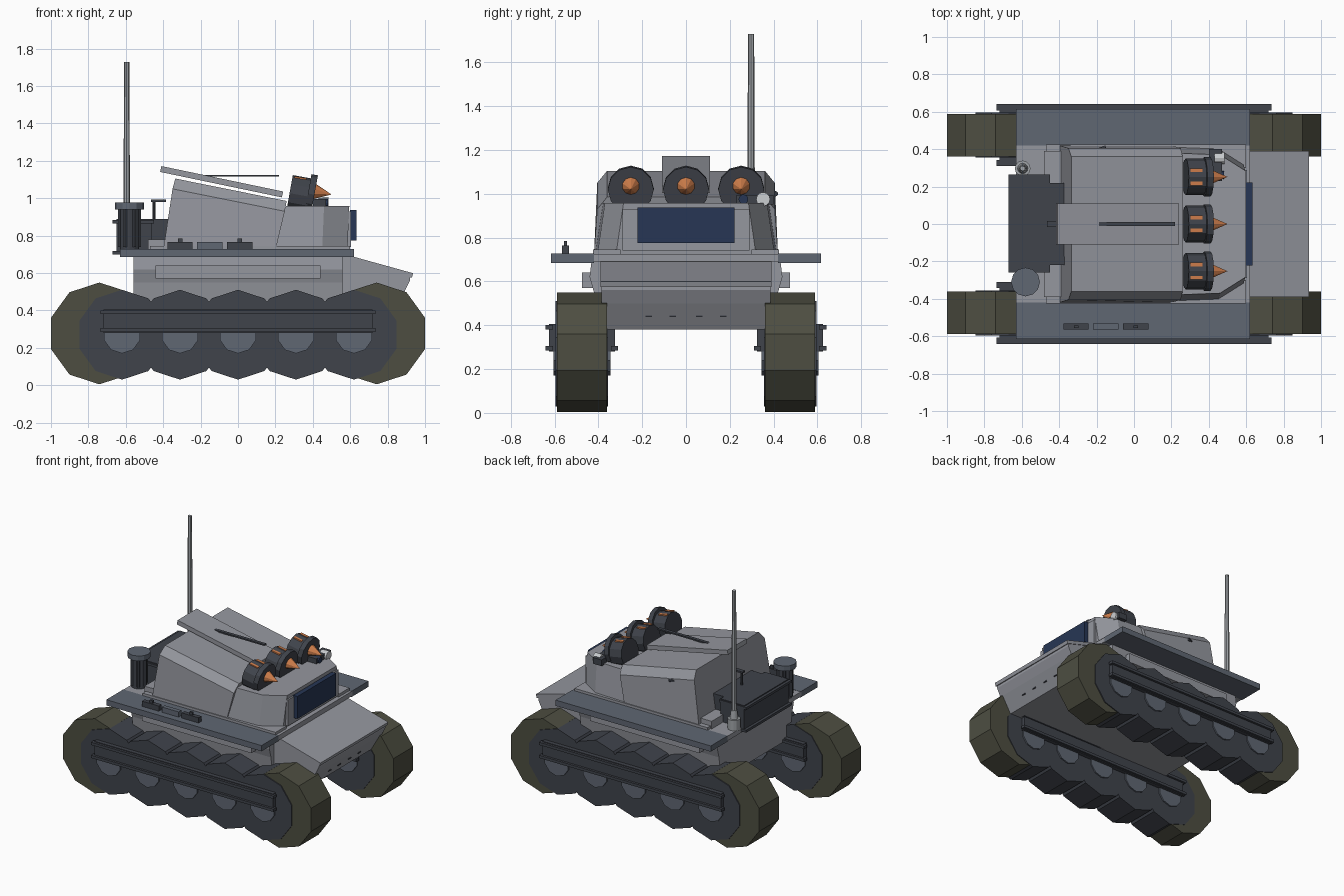
import bpy, bmesh, math
from mathutils import Vector, Matrix

cube = bpy.data.objects.get("Cube")
if cube:
    bpy.data.objects.remove(cube, do_unlink=True)


def material(name, r, g, b):
    m = bpy.data.materials.new(name)
    m.use_nodes = True
    m.diffuse_color = (r, g, b, 1)
    m.node_tree.nodes["Principled BSDF"].inputs["Base Color"].default_value = (r, g, b, 1)
    return m


BODY = material("hull grey", .30, .31, .345)
SLATE = material("slate blue", .115, .135, .17)
DARK = material("dark steel", .05, .056, .07)
OLIVE = material("olive rubber", .075, .076, .053)
ORANGE = material("warhead orange", .66, .22, .075)
BLUE = material("window blue", .02, .037, .09)
PALE = material("pale metal", .36, .38, .40)
LAMP = material("lamp white", .6, .62, .64)


def finish(bm, name, mat):
    bmesh.ops.recalc_face_normals(bm, faces=bm.faces)
    me = bpy.data.meshes.new(name)
    bm.to_mesh(me)
    bm.free()
    me.materials.append(mat)
    ob = bpy.data.objects.new(name, me)
    bpy.context.collection.objects.link(ob)
    return ob


def box(name, mat, x, y, z, tilt=0):
    """Box from (low, high) ranges, tilted about its own centre in the side plane."""
    bm = bmesh.new()
    bmesh.ops.create_cube(bm, size=1)
    lo, hi = Vector((x[0], y[0], z[0])), Vector((x[1], y[1], z[1]))
    bm.transform(Matrix.Translation((lo + hi) / 2) @ Matrix.Rotation(tilt, 4, 'Y')
                 @ Matrix.Diagonal((*(hi - lo), 1)))
    return finish(bm, name, mat)


def tube(name, mat, start, end, r1, r2=None, sides=12):
    """Cylinder or cone between two points."""
    a, b = Vector(start), Vector(end)
    bm = bmesh.new()
    bmesh.ops.create_cone(bm, cap_ends=True, segments=sides, radius1=r1,
                          radius2=r1 if r2 is None else r2, depth=(b - a).length)
    bm.transform(Matrix.Translation((a + b) / 2)
                 @ (b - a).to_track_quat('Z', 'Y').to_matrix().to_4x4())
    return finish(bm, name, mat)


def loft(name, mat, first, last):
    """Closed solid between two outlines with matching points."""
    bm = bmesh.new()
    rings = [[bm.verts.new(p) for p in ring] for ring in (first, last)]
    n = len(first)
    for ring in rings:
        bm.faces.new(ring)
    for i in range(n):
        j = (i + 1) % n
        bm.faces.new((rings[0][i], rings[0][j], rings[1][j], rings[1][i]))
    return finish(bm, name, mat)


def mirrored(half):
    """Complete a right-hand half outline across y."""
    return half + [(x, -y, z) for x, y, z in reversed(half)]


# Running gear, one pod on each side
def wheel(name, mat, x, z, r, y0, y1):
    bm = bmesh.new()
    bmesh.ops.create_cone(bm, cap_ends=True, segments=10, radius1=r, radius2=r, depth=y1 - y0)
    bm.transform(Matrix.Translation((x, (y0 + y1) / 2, z)) @ Matrix.Rotation(math.pi / 2, 4, 'X'))
    return finish(bm, name, mat)


for side, s in (("left", 1), ("right", -1)):
    def span(a, b):
        return tuple(sorted((s * a, s * b)))

    for end, x in (("front", .741), ("rear", -.741)):
        wheel(f"{side}_{end}_tyre", OLIVE, x, .277, .272, *span(.36, .588))
    for i in range(5):
        x = (i - 2) * .31
        wheel(f"{side}_road_wheel_{i + 1}", DARK, x, .27, .24, *span(.355, .595))
        wheel(f"{side}_hub_{i + 1}", SLATE, x, .27, .1, *span(.345, .605))
    # Rails inside and outside the wheels, with raised lips
    for place, a, b, lip in (("outer", .59, .625, .642), ("inner", .325, .36, .31)):
        box(f"{side}_{place}_rail", DARK, (-.72, .72), span(a, b), (.28, .405))
        for z in (.285, .38):
            box(f"{side}_{place}_rail_lip", DARK, (-.735, .735), span((a + b) / 2, lip), (z, z + .02))
    # Fender shelf and hull side strip
    box(f"{side}_fender", SLATE, (-.63, .62), span(.42, .615), (.685, .727))
    box(f"{side}_side_strip", BODY, (-.44, .44), span(.4, .475), (.57, .64))
    box(f"{side}_cabin_skirt", BODY, (-.47, .6), span(.3, .425), (.69, .745))

# Hull
section = [(.40, .38), (.42, .55), (.44, .62), (.43, .70)]
loft("hull", BODY, mirrored([(-.56, y, z) for y, z in section]),
     mirrored([(.56, y, z) for y, z in section]))
nose = [(.5, .38), (.82, .38), (.89, .5), (.92, .56), (.92, .585), (.56, .69), (.5, .69)]
loft("nose", BODY, [(x, -.385, z) for x, z in nose], [(x, .385, z) for x, z in nose])
box("nose_plate", BODY, (.56, .94), (-.39, .39), (.625, .65), math.radians(15.5))
for y in (-.17, -.06, .06, .17):
    box("nose_slot", DARK, (.85, .861), (y - .015, y + .015), (.437, .445))
box("deck", BODY, (-.63, .62), (-.43, .43), (.69, .725))

# Cabin with sloping roof and chamfered shoulders
loft("cabin", BODY,
     mirrored([(-.40, .42, .72), (-.35, .405, 1.05), (-.335, .36, 1.105)]),
     mirrored([(.20, .42, .72), (.25, .405, .93), (.26, .36, .985)]))
box("roof_slab", BODY, (-.42, .245), (-.11, .11), (1.072, 1.104), math.radians(11.8))
box("roof_rail", DARK, (-.24, .22), (-.012, .012), (1.115, 1.125))
box("rear_shelf", BODY, (-.48, -.36), (-.39, .39), (.72, .78))

# Front cabin block, tapering in plan
plan = [(.18, .415), (.45, .405), (.585, .32)]
loft("cabin_front", BODY,
     mirrored([(x, y, .72) for x, y in plan]),
     mirrored([(x + .01, y - .035, .958) for x, y in plan]))
box("window_frame", BODY, (.55, .605), (-.29, .29), (.74, .93))
box("windscreen", BLUE, (.6, .634), (-.222, .222), (.775, .938))

# Rocket launchers, tipped slightly downward
aim = Vector((.984, 0, -.178))
for i, y in enumerate((-.252, 0, .252)):
    c = Vector((.325, y, 1.018))
    n = i + 1
    tube(f"launcher_drum_{n}", DARK, c - aim * .05, c + aim * .055, .098)
    f = c + aim * .05 + Vector((0, 0, .016))
    tube(f"launcher_ring_{n}", DARK, f, f + aim * .035, .105)
    tube(f"rocket_tip_{n}", ORANGE, (.385, y, 1.04), (.5, y, 1.02), .052, 0, 10)
    for dy in (-.035, .035):
        box(f"launcher_band_{n}", ORANGE, (.30, .365), (y + dy - .01, y + dy + .01),
            (1.095, 1.112), math.radians(10))

# Headlamp cluster on the left shoulder
box("lamp_bracket", DARK, (.40, .47), (.23, .40), (.95, .995))
tube("lamp", LAMP, (.43, .352, .975), (.485, .352, .975), .032)
tube("sensor_lens", BLUE, (.43, .262, .975), (.48, .262, .975), .022)

# Rear engine box
box("engine_box", DARK, (-.65, -.46), (-.25, .26), (.70, .89))
for z in (.70, .865):
    box("engine_rim", DARK, (-.67, -.45), (-.26, .265), (z, z + .018))
box("engine_duct", DARK, (-.50, -.36), (-.22, .22), (.78, .89))
tube("rear_handle_pin", DARK, (-.45, 0, .86), (-.45, 0, .99), .008, sides=8)
box("rear_handle", DARK, (-.465, -.385), (-.015, .015), (.98, .992))

# Exhaust stack
stack = (-.58, -.31)
tube("exhaust_body", DARK, (*stack, .72), (*stack, .95), .052)
for a in range(6):
    t = a * math.pi / 3
    px, py = stack[0] + .05 * math.cos(t), stack[1] + .05 * math.sin(t)
    tube("exhaust_rib", DARK, (px, py, .74), (px, py, .95), .012, sides=6)
tube("exhaust_cap", SLATE, (*stack, .94), (*stack, .977), .077)

# Antenna
mast = (-.595, .297)
tube("antenna_base", PALE, (*mast, .72), (*mast, .80), .042)
tube("antenna_collar", PALE, (*mast, .80), (*mast, .86), .028, .02)
tube("antenna", PALE, (*mast, .84), (*mast, 1.728), .018, .014, 8)

# Stowage on the right fender
for x, mat in ((-.31, DARK), (-.15, SLATE), (.01, DARK)):
    box("fender_case", mat, (x - .068, x + .068), (-.565, -.533), (.72, .765))
    if mat is DARK:
        box("fender_case_latch", DARK, (x - .012, x + .012), (-.556, -.542), (.76, .785))

# Side handle on the left of the cabin
tube("cabin_handle", DARK, (-.23, .38, 1.0), (-.15, .41, 1.0), .012, sides=6)
